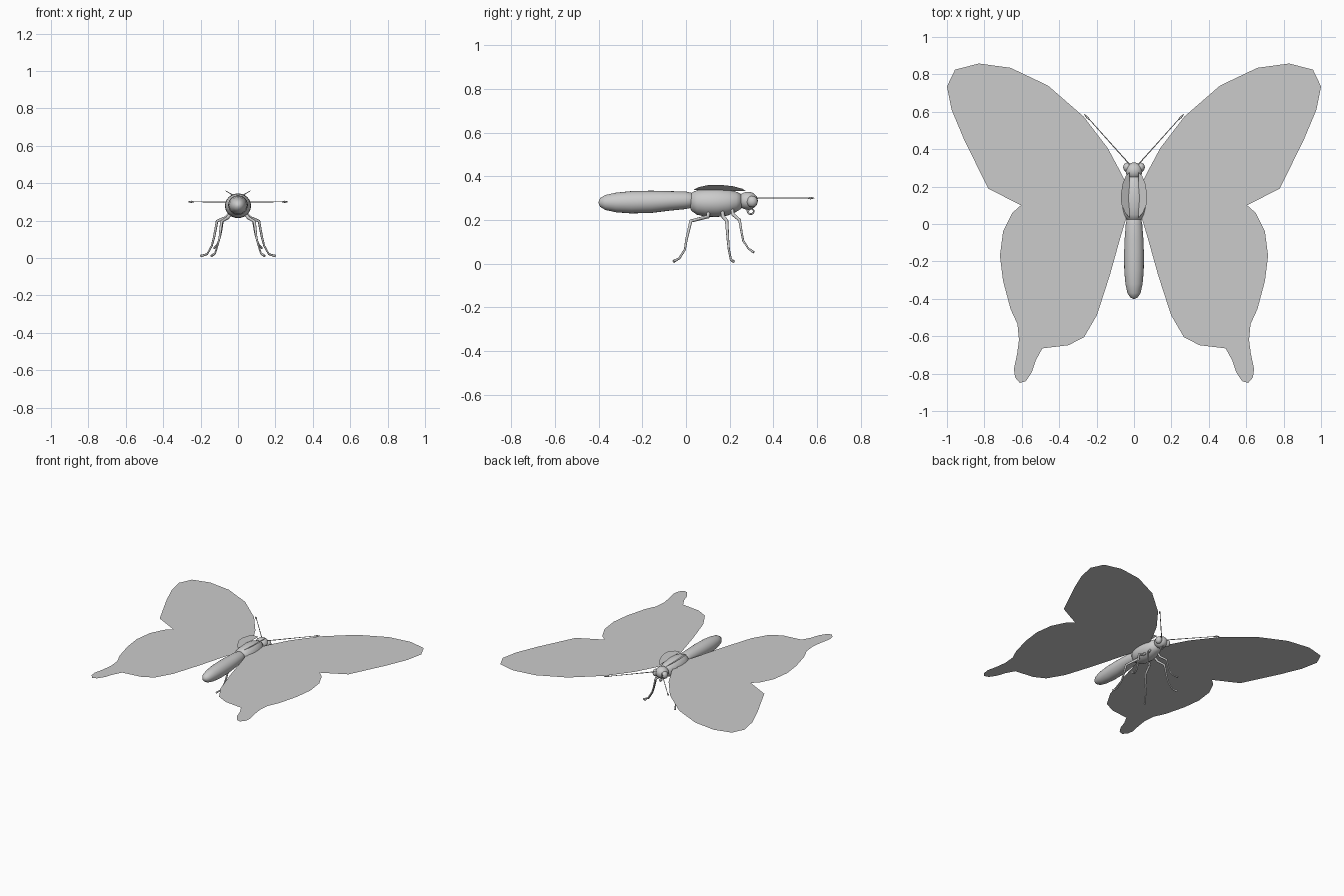
import bpy, bmesh, math
from mathutils import Vector

if "Cube" in bpy.data.objects:
    bpy.data.objects.remove(bpy.data.objects["Cube"])

def finish(name, bm, smooth=True):
    me = bpy.data.meshes.new(name)
    bm.to_mesh(me)
    bm.free()
    ob = bpy.data.objects.new(name, me)
    bpy.context.collection.objects.link(ob)
    for p in me.polygons:
        p.use_smooth = smooth
    return ob

def loft(name, rings, seg=24):
    """Body part along y from (y, z, half_width, half_height) sections."""
    bm = bmesh.new()
    loops = []
    for y, z, rx, rz in rings:
        loops.append([bm.verts.new((rx * math.cos(2 * math.pi * i / seg), y,
                                    z + rz * math.sin(2 * math.pi * i / seg))) for i in range(seg)])
    for a, b in zip(loops, loops[1:]):
        for i in range(seg):
            j = (i + 1) % seg
            bm.faces.new((a[i], a[j], b[j], b[i]))
    bm.faces.new(loops[0])
    bm.faces.new(loops[-1])
    bmesh.ops.recalc_face_normals(bm, faces=bm.faces)
    return finish(name, bm)

def sheet(name, pts):
    """Flat single-sided outline, facing up."""
    bm = bmesh.new()
    f = bm.faces.new([bm.verts.new(p) for p in pts])
    f.normal_update()
    if f.normal.z < 0:
        f.normal_flip()
    bmesh.ops.triangulate(bm, faces=bm.faces)
    return finish(name, bm, False)

def ball(name, c, r):
    bm = bmesh.new()
    bmesh.ops.create_uvsphere(bm, u_segments=20, v_segments=12, radius=1)
    for v in bm.verts:
        v.co = Vector((v.co.x * r[0], v.co.y * r[1], v.co.z * r[2])) + Vector(c)
    return finish(name, bm)

def tube(name, pts):
    """Tapered tube through (x, y, z, radius) points."""
    cu = bpy.data.curves.new(name, 'CURVE')
    cu.dimensions = '3D'
    cu.bevel_depth = 1
    cu.bevel_resolution = 2
    cu.use_fill_caps = True
    sp = cu.splines.new('POLY')
    sp.points.add(len(pts) - 1)
    for p, (x, y, z, r) in zip(sp.points, pts):
        p.co = (x, y, z, 1)
        p.radius = r
    sp.use_smooth = True
    ob = bpy.data.objects.new(name, cu)
    bpy.context.collection.objects.link(ob)
    bpy.ops.object.select_all(action='DESELECT')
    ob.select_set(True)
    bpy.context.view_layer.objects.active = ob
    bpy.ops.object.convert(target='MESH')

# Abdomen, thorax and head
loft("abdomen", [(-.40, .28, .004, .004), (-.393, .28, .02, .02), (-.37, .28, .035, .034),
                 (-.32, .28, .046, .045), (-.25, .281, .052, .051), (-.16, .283, .053, .051),
                 (-.08, .287, .05, .045), (0, .29, .044, .04), (.035, .29, .036, .032), (.05, .29, .02, .02)])
loft("thorax", [(.015, .285, .02, .02), (.025, .283, .042, .042), (.05, .28, .058, .056),
                (.09, .279, .068, .064), (.14, .279, .07, .066), (.19, .28, .063, .06),
                (.23, .283, .048, .046), (.255, .285, .03, .032)])
ball("head", (0, .283, .288), (.045, .046, .041))

# Flat wings with tailed hind wings
FORE = [(.03, .1), (.035, .2), (.065, .265), (.14, .405), (.27, .575), (.46, .74), (.66, .835),
        (.83, .858), (.957, .825), (1, .735), (.975, .61), (.91, .455), (.78, .19), (.605, .10)]
HIND = [(.03, .1), (.605, .10), (.65, .06), (.70, -.04), (.717, -.17), (.70, -.305), (.66, -.455),
        (.623, -.535), (.615, -.62), (.625, -.695), (.642, -.775), (.636, -.82), (.61, -.85),
        (.578, -.84), (.545, -.79), (.524, -.727), (.49, -.665), (.35, -.648), (.267, -.605),
        (.198, -.487), (.128, -.27), (.075, -.08), (.045, .02)]

# Legs: x, y, z, radius
LEGS = {
    "hind_leg": [(.03, .105, .25, .009), (.055, .10, .215, .009), (.088, .022, .195, .008),
                 (.098, .002, .11, .006), (.11, -.005, .065, .005), (.122, -.03, .025, .005),
                 (.142, -.057, .01, .007)],
    "middle_leg": [(.03, .165, .25, .009), (.065, .17, .215, .009), (.112, .186, .197, .008),
                   (.128, .192, .11, .006), (.14, .196, .065, .005), (.165, .205, .02, .005),
                   (.20, .217, .01, .007)],
    "front_leg": [(.03, .21, .255, .008), (.05, .215, .225, .008), (.082, .245, .2, .007),
                  (.09, .255, .14, .005), (.098, .262, .105, .005), (.112, .285, .07, .004),
                  (.127, .31, .052, .006)],
}

for s, side in ((1, "right"), (-1, "left")):
    sheet(side + "_fore_wing", [(s * x, y, .30) for x, y in FORE])
    sheet(side + "_hind_wing", [(s * x, y, .30) for x, y in HIND])
    # Thin plates at the wing roots
    sheet(side + "_wing_root_plate",
          [(s * (.06 + .044 * math.cos(a)), .115 + .075 * math.sin(a), .304)
           for a in [i * math.pi / 10 for i in range(20)]])
    # Raised leaf plates on the back
    leaf = []
    for t, w in ((0, 0), (.1, .5), (.3, .95), (.5, 1), (.75, .8), (.93, .4), (1, 0)):
        leaf.append((s * (.025 + .045 * w), .035 + .24 * t, .338 + .026 * w - .006 * t))
    sheet(side + "_back_plate", leaf)
    ball(side + "_eye", (s * .036, .303, .284), (.022, .025, .026))
    # Clubbed antenna
    tube(side + "_antenna", [(s * .02, .315, .30, .003), (s * .235, .555, .30, .002),
                             (s * .25, .57, .30, .006), (s * .265, .586, .30, .002)])
    for leg, pts in LEGS.items():
        tube(side + "_" + leg, [(s * x, y, z, r) for x, y, z, r in pts])

# Coiled proboscis
coil = [(0, .31, .275, .005)]
for i in range(25):
    a = math.pi / 2 + i * math.pi / 10
    r = .018 - .0004 * i
    coil.append((0, .298 + r * math.cos(a), .241 + r * math.sin(a), .005 - .0001 * i))
tube("proboscis", coil)
